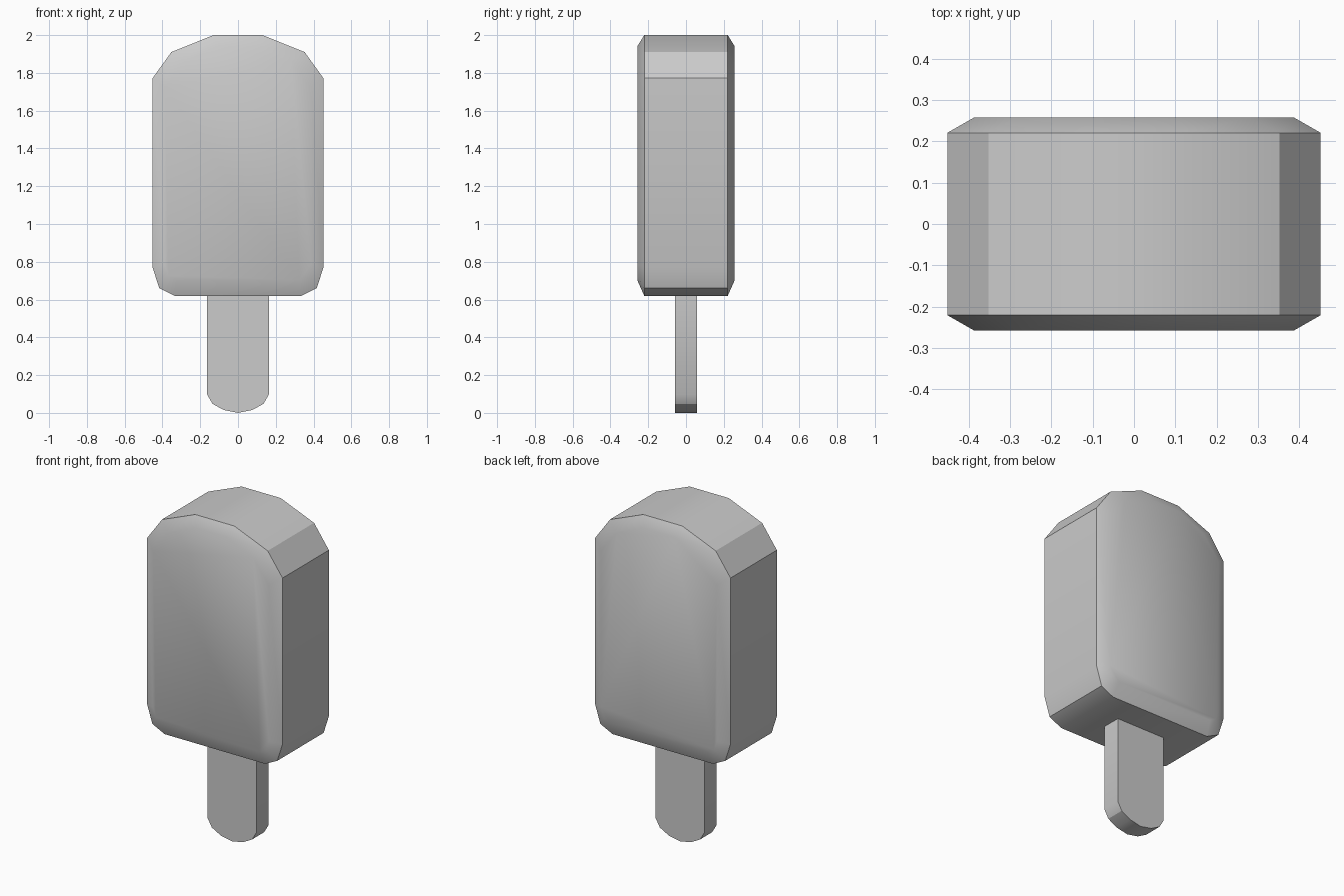
import bpy, bmesh, math

if "Cube" in bpy.data.objects:
    bpy.data.objects.remove(bpy.data.objects["Cube"])


def mirrored(half):
    """Close a right-hand half outline (listed top to bottom) across x = 0."""
    return half + [(-x, z) for x, z in reversed(half) if x > 0]


def loft(name, sections):
    """Skin equal-length (y, outline) sections and cap both ends."""
    bm = bmesh.new()
    rings = [[bm.verts.new((x, y, z)) for x, z in outline] for y, outline in sections]
    n = len(rings[0])
    for a, b in zip(rings, rings[1:]):
        for i in range(n):
            j = (i + 1) % n
            bm.faces.new((a[i], a[j], b[j], b[i]))
    bm.faces.new(rings[0])
    bm.faces.new(rings[-1])
    bmesh.ops.recalc_face_normals(bm, faces=bm.faces)
    mesh = bpy.data.meshes.new(name)
    bm.to_mesh(mesh)
    bm.free()
    obj = bpy.data.objects.new(name, mesh)
    bpy.context.collection.objects.link(obj)
    bpy.ops.object.select_all(action='DESELECT')
    obj.select_set(True)
    bpy.context.view_layer.objects.active = obj
    bpy.ops.object.shade_smooth_by_angle(angle=math.radians(30))
    return obj


# Ice block: full outline through the middle, inset outline on front and back
outer = mirrored([(0.13, 2.0), (0.353, 1.91), (0.452, 1.772),
                  (0.452, 0.77), (0.417, 0.66), (0.335, 0.62)])
inner = mirrored([(0.105, 1.94), (0.28, 1.863), (0.387, 1.725),
                  (0.387, 0.785), (0.368, 0.728), (0.325, 0.703)])
loft("ice_block", [(-0.258, inner), (-0.221, outer), (0.221, outer), (0.258, inner)])

# Flat stick with a rounded lower end
stick = mirrored([(0.163, 0.63), (0.163, 0.097), (0.135, 0.048), (0.075, 0.015), (0, 0)])
loft("stick", [(-0.057, stick), (0.057, stick)])
